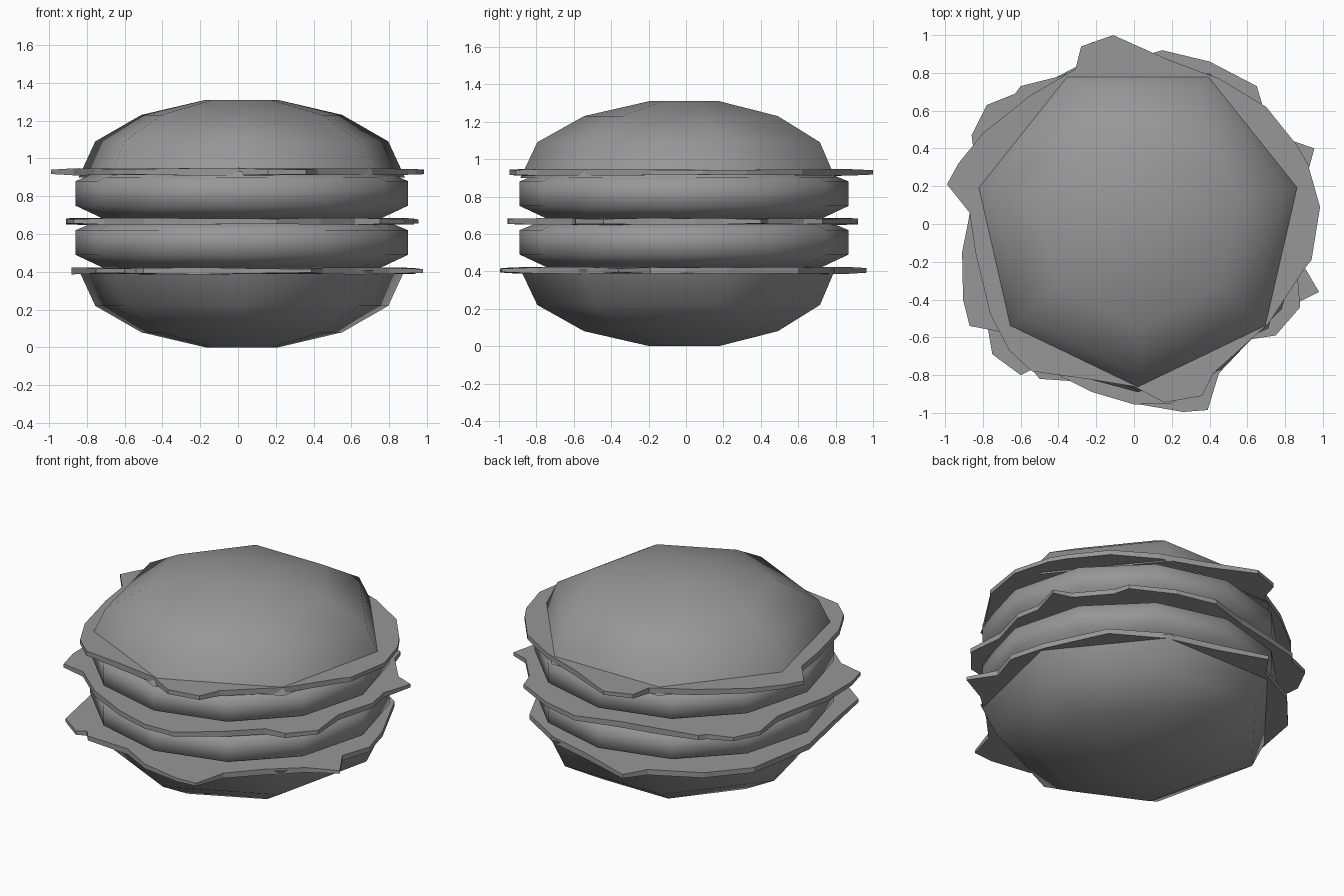
import bpy, bmesh
from math import sin, cos, pi, radians, hypot

if "Cube" in bpy.data.objects:
    bpy.data.objects.remove(bpy.data.objects["Cube"])

grey = bpy.data.materials.new("dark_grey")
grey.diffuse_color = (0.31, 0.31, 0.31, 1)
grey.use_nodes = True
grey.node_tree.nodes["Principled BSDF"].inputs["Base Color"].default_value = grey.diffuse_color


def make_object(name, bm, smooth_angle=None):
    bmesh.ops.recalc_face_normals(bm, faces=bm.faces)
    mesh = bpy.data.meshes.new(name)
    bm.to_mesh(mesh)
    bm.free()
    mesh.materials.append(grey)
    ob = bpy.data.objects.new(name, mesh)
    bpy.context.collection.objects.link(ob)
    if smooth_angle:
        bpy.ops.object.select_all(action='DESELECT')
        ob.select_set(True)
        bpy.context.view_layer.objects.active = ob
        bpy.ops.object.shade_smooth_by_angle(angle=radians(smooth_angle))
    return ob


def lathe(name, profile, sides, start, center, smooth_angle):
    """Capped stack of regular polygons from (radius, z) pairs."""
    bm = bmesh.new()
    rings = []
    for r, z in profile:
        angles = [start + 2 * pi * i / sides for i in range(sides)]
        rings.append([bm.verts.new((center[0] + r * cos(a), center[1] + r * sin(a), z))
                      for a in angles])
    for low, high in zip(rings, rings[1:]):
        for i in range(sides):
            j = (i + 1) % sides
            bm.faces.new((low[i], low[j], high[j], high[i]))
    bm.faces.new(rings[0])
    bm.faces.new(rings[-1])
    return make_object(name, bm, smooth_angle)


def leaf(name, outline, z):
    """Thin slab with a ragged outline, a little thinner at its tips."""
    bm = bmesh.new()
    face = bm.faces.new([bm.verts.new((x, y, z)) for x, y in outline])
    ext = bmesh.ops.extrude_face_region(bm, geom=[face], use_keep_orig=True)
    top = {v for v in ext["geom"] if isinstance(v, bmesh.types.BMVert)}
    for v in bm.verts:
        half = 0.019 - 0.05 * max(0, hypot(v.co.x, v.co.y) - 0.86)
        v.co.z += half if v in top else -half
    return make_object(name, bm)


# Buns: seven-sided domes mirrored about mid height
HEIGHT = 1.31
dome = [(0.195, 0.0), (0.545, 0.08), (0.795, 0.22), (0.885, 0.41)]
lathe("bottom_bun", dome, 7, -pi / 2, (0.02, 0), 60)
lathe("top_bun", [(r, HEIGHT - z) for r, z in dome], 7, -pi / 2, (0.02, 0), 60)

# Patties: twelve-sided bevelled discs
patty = [(0.72, 0.415), (0.88, 0.49), (0.88, 0.62), (0.76, 0.67)]
for i, name in enumerate(("lower_patty", "upper_patty")):
    lathe(name, [(r, z + 0.26 * i) for r, z in patty], 12, 0, (0.02, -0.01), 80)

# Lettuce leaves
leaf("bottom_lettuce", [
    (0.98, -0.36), (0.88, -0.19), (0.94, 0), (0.88, 0.22), (0.70, 0.60), (0.40, 0.78),
    (0.10, 0.86), (-0.22, 0.965), (-0.31, 0.83), (-0.60, 0.68), (-0.80, 0.45),
    (-0.88, 0.0), (-0.80, -0.40), (-0.75, -0.69), (-0.60, -0.80), (-0.54, -0.77),
    (-0.50, -0.82), (-0.20, -0.84), (0.0, -0.95), (0.26, -0.995), (0.39, -0.985),
    (0.45, -0.79), (0.62, -0.61), (0.80, -0.45)], 0.405)
leaf("middle_lettuce", [
    (0.955, 0.40), (0.84, 0.44), (0.68, 0.63), (0.65, 0.73), (0.40, 0.86), (0.15, 0.92),
    (-0.12, 0.84), (-0.36, 0.79), (-0.60, 0.73), (-0.63, 0.69), (-0.78, 0.63),
    (-0.86, 0.47), (-0.83, 0.25), (-0.91, -0.15), (-0.905, -0.40), (-0.87, -0.54),
    (-0.71, -0.57), (-0.50, -0.75), (-0.22, -0.89), (0.0, -0.955), (0.20, -0.95),
    (0.44, -0.78), (0.62, -0.61), (0.75, -0.59), (0.88, -0.44), (0.86, -0.20),
    (0.93, 0.05), (0.90, 0.20)], 0.667)
leaf("top_lettuce", [
    (0.985, 0.09), (0.92, 0.32), (0.86, 0.42), (0.70, 0.62), (0.45, 0.77), (0.18, 0.87),
    (-0.11, 1.0), (-0.28, 0.94), (-0.31, 0.82), (-0.55, 0.68), (-0.80, 0.48),
    (-0.93, 0.32), (-0.99, 0.21), (-0.87, 0.06), (-0.84, -0.15), (-0.76, -0.48),
    (-0.66, -0.67), (-0.54, -0.78), (-0.25, -0.82), (0.0, -0.86), (0.16, -0.945),
    (0.36, -0.91), (0.42, -0.79), (0.71, -0.53), (0.90, -0.24), (0.94, -0.19)], 0.929)
